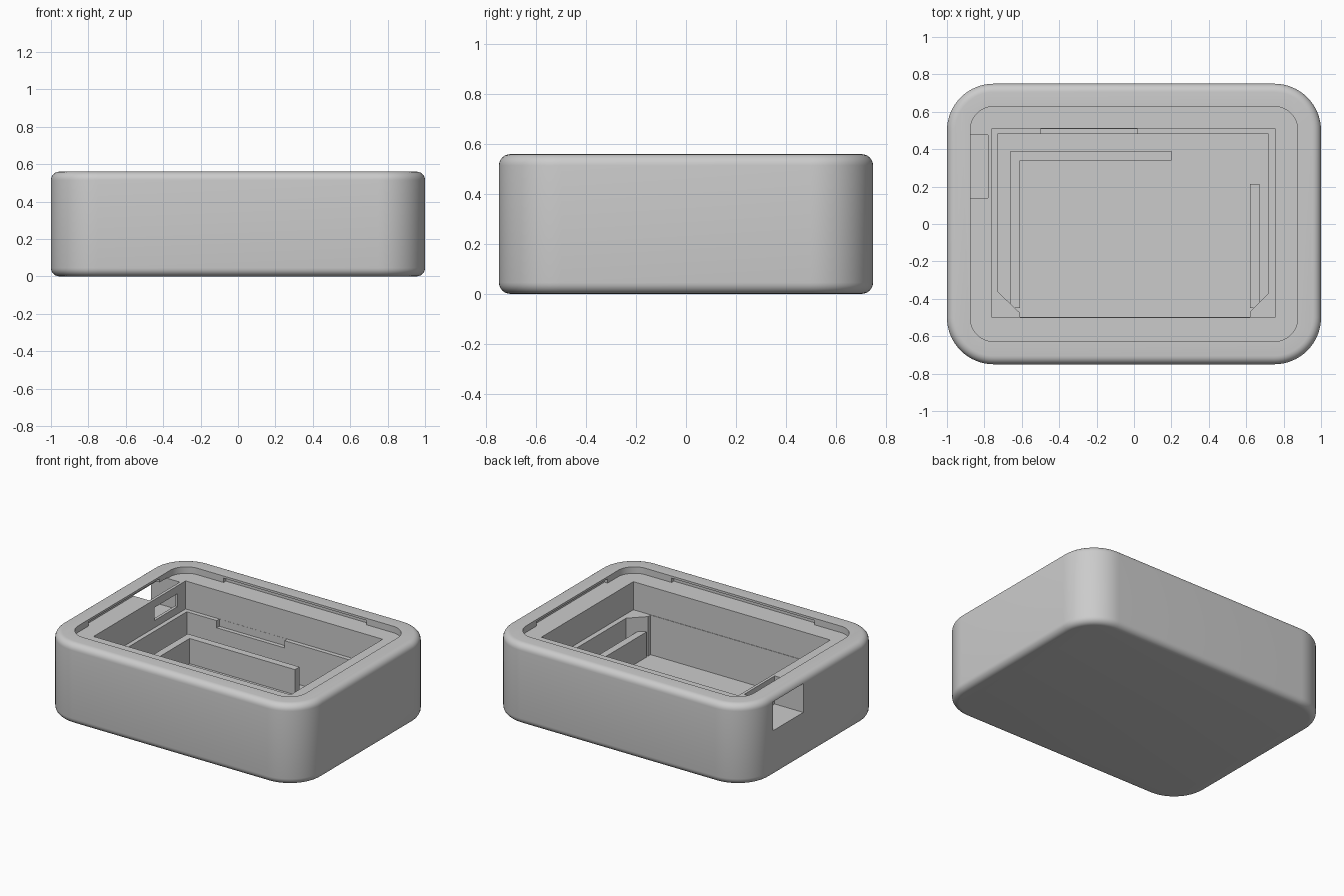
import bpy, bmesh, math

cube = bpy.data.objects.get("Cube")
if cube:
    bpy.data.objects.remove(cube, do_unlink=True)

grey = bpy.data.materials.new("matte_grey")
grey.use_nodes = True
grey.diffuse_color = (0.6, 0.6, 0.6, 1)
grey.node_tree.nodes["Principled BSDF"].inputs["Base Color"].default_value = (0.6, 0.6, 0.6, 1)


def loft(name, rings):
    """Solid through a stack of (outline, height) rings."""
    bm = bmesh.new()
    loops = [[bm.verts.new((x, y, z)) for x, y in outline] for outline, z in rings]
    for a, b in zip(loops, loops[1:]):
        for i in range(len(a)):
            j = (i + 1) % len(a)
            bm.faces.new((a[i], a[j], b[j], b[i]))
    bm.faces.new(loops[0][::-1])
    bm.faces.new(loops[-1])
    bmesh.ops.recalc_face_normals(bm, faces=bm.faces)
    mesh = bpy.data.meshes.new(name)
    bm.to_mesh(mesh)
    bm.free()
    mesh.materials.append(grey)
    obj = bpy.data.objects.new(name, mesh)
    bpy.context.collection.objects.link(obj)
    return obj


def rounded(hx, hy, r, steps=16):
    """Rounded rectangle outline, counter-clockwise."""
    pts = []
    for k, (sx, sy) in enumerate([(1, 1), (-1, 1), (-1, -1), (1, -1)]):
        for i in range(steps + 1):
            a = math.radians(90) * (k + i / steps)
            pts.append((sx * (hx - r) + r * math.cos(a), sy * (hy - r) + r * math.sin(a)))
    return pts


def box(name, x0, x1, y0, y1, z0, z1):
    outline = [(x0, y0), (x1, y0), (x1, y1), (x0, y1)]
    return loft(name, [(outline, z0), (outline, z1)])


def cut(target, cutter):
    mod = target.modifiers.new("cut", 'BOOLEAN')
    mod.operation = 'DIFFERENCE'
    mod.solver = 'EXACT'
    mod.object = cutter
    bpy.context.view_layer.objects.active = target
    bpy.ops.object.modifier_apply(modifier=mod.name)
    bpy.data.objects.remove(cutter, do_unlink=True)


# Outer shell with softened bottom and top edges
HEIGHT, FILLET, STEPS = 0.56, 0.045, 6
rings = []
for i in range(STEPS + 1):
    a = math.radians(90) * i / STEPS
    inset = FILLET * (1 - math.sin(a))
    rings.append((rounded(1 - inset, 0.75 - inset, 0.25 - inset), FILLET * (1 - math.cos(a))))
rings += [(outline, HEIGHT - z) for outline, z in reversed(rings)]
case = loft("case_shell", rings)

# Lid recess and its snap slots
LEDGE = 0.515
recess = rounded(0.875, 0.628, 0.125)
cut(case, loft("recess_cutter", [(recess, LEDGE), (recess, 0.7)]))
cut(case, box("long_slot_cutter", -0.55, 0.55, -0.653, 0.653, LEDGE, 0.545))
cut(case, box("short_slot_cutter", -0.9, 0.9, -0.39, 0.39, LEDGE, 0.545))

# Upper pocket, then the lower pocket with cut corners
STEP, FLOOR = 0.32, 0.045
cut(case, box("upper_pocket_cutter", -0.76, 0.755, -0.5, 0.51, STEP, 0.7))
lower = [(-0.73, 0.48), (-0.73, -0.36), (-0.61, -0.475), (-0.61, -0.497),
         (0.62, -0.497), (0.62, -0.47), (0.72, -0.37), (0.72, 0.48)]
cut(case, loft("lower_pocket_cutter", [(lower, FLOOR), (lower, 0.4)]))
cut(case, box("step_notch_cutter", -0.5, 0.02, 0.4, 0.509, 0.27, 0.4))

# Side port and the smaller window behind it
cut(case, box("port_cutter", -1.1, -0.78, 0.14, 0.475, STEP, 0.52))
cut(case, box("window_cutter", -0.85, -0.7, 0.17, 0.42, 0.37, 0.46))

# Low supporting ribs on the floor
RIB = 0.22
corner_rib = [(-0.66, -0.45), (-0.61, -0.45), (-0.61, 0.34), (0.2, 0.34),
              (0.2, 0.39), (-0.66, 0.39)]
loft("corner_rib", [(corner_rib, FLOOR - 0.01), (corner_rib, RIB)])
box("side_rib", 0.62, 0.67, -0.45, 0.215, FLOOR - 0.01, RIB)

# Smooth the rounded shell and keep cut edges crisp
bpy.ops.object.select_all(action='DESELECT')
case.select_set(True)
bpy.context.view_layer.objects.active = case
bpy.ops.object.shade_smooth_by_angle(angle=math.radians(30))
